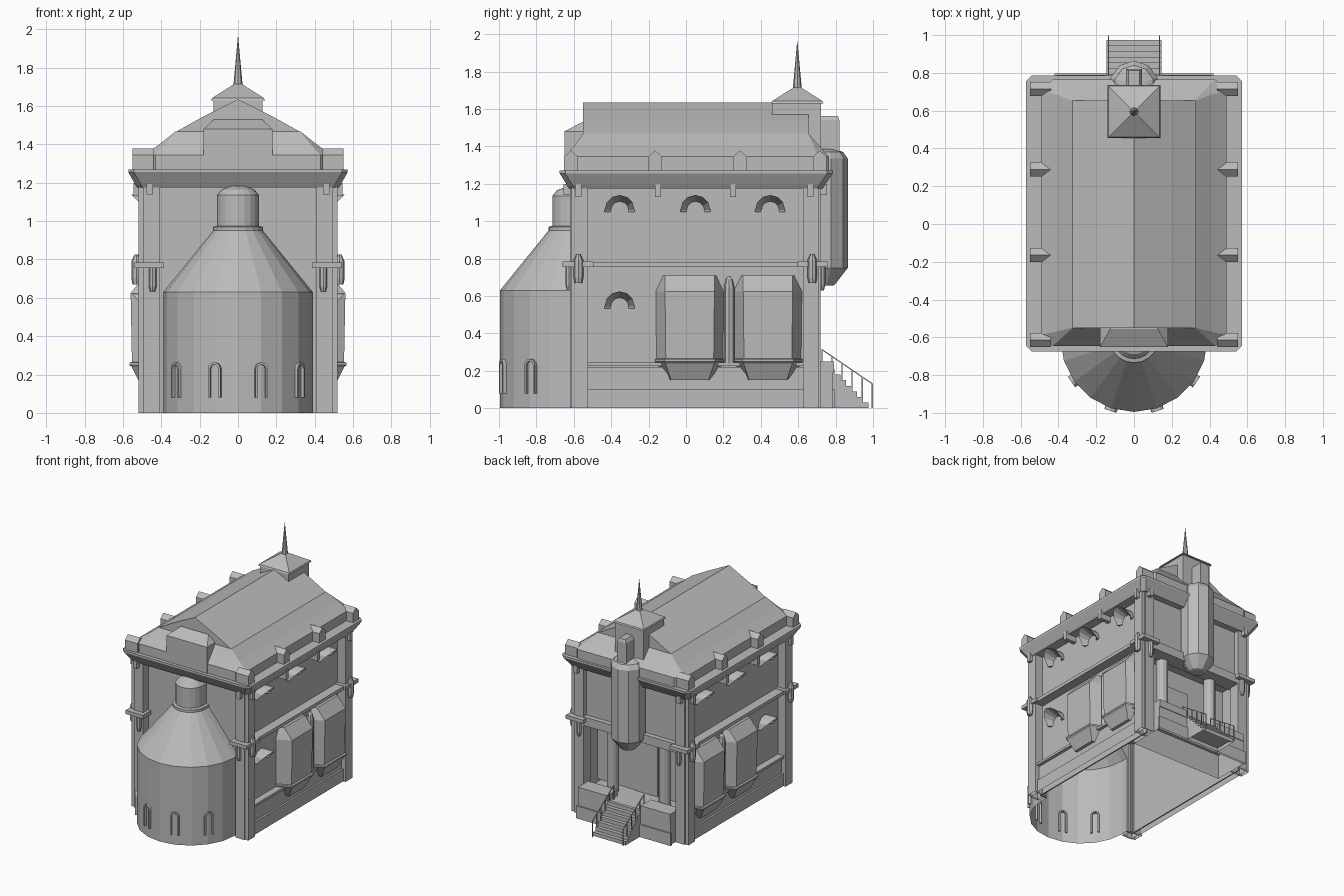
import bpy, bmesh
from math import sin, cos, pi, radians
from mathutils import Vector

if "Cube" in bpy.data.objects:
    bpy.data.objects.remove(bpy.data.objects["Cube"])

stone = bpy.data.materials.new("grey_stone")
stone.use_nodes = True
GREY = (0.5, 0.5, 0.5, 1)
stone.diffuse_color = GREY
stone.node_tree.nodes["Principled BSDF"].inputs["Base Color"].default_value = GREY
SIDES = ((1, "left"), (-1, "right"))
WALL = 0.45


def loft(name, rings, bottom=True, top=True, closed=True):
    """Skin a list of equal-length point rings, with optional end caps."""
    bm = bmesh.new()
    rows = [[bm.verts.new(p) for p in ring] for ring in rings]
    n = len(rows[0])
    for a, b in zip(rows, rows[1:]):
        for i in range(n if closed else n - 1):
            j = (i + 1) % n
            bm.faces.new((a[i], a[j], b[j], b[i]))
    if bottom:
        bm.faces.new(rows[0][::-1])
    if top:
        bm.faces.new(rows[-1])
    bmesh.ops.recalc_face_normals(bm, faces=bm.faces)
    mesh = bpy.data.meshes.new(name)
    bm.to_mesh(mesh)
    bm.free()
    mesh.materials.append(stone)
    obj = bpy.data.objects.new(name, mesh)
    bpy.context.collection.objects.link(obj)
    return obj


def rect(x0, x1, y0, y1, z):
    return [(x0, y0, z), (x1, y0, z), (x1, y1, z), (x0, y1, z)]


def box(name, x0, x1, y0, y1, z0, z1, bottom=True):
    return loft(name, [rect(x0, x1, y0, y1, z) for z in (z0, z1)], bottom)


def side_box(name, s, xa, xb, y0, y1, z0, z1, bottom=True):
    x0, x1 = sorted((s * xa, s * xb))
    return box(name, x0, x1, y0, y1, z0, z1, bottom)


def lathe(name, cx, cy, profile, n):
    return loft(name, [[(cx + r * sin(2 * pi * i / n), cy - r * cos(2 * pi * i / n), z)
                        for i in range(n)] for r, z in profile])


def arch(name, base, out, section, leg=0.0, n=6, taper=0.0):
    """Sweep a (radius, depth) section round a half circle on a wall."""
    base, out, up = Vector(base), Vector(out), Vector((0, 0, 1))
    side = up.cross(out)
    arc = [(side * cos(pi * i / n) + up * sin(pi * i / n), 0, 1 - taper + taper * sin(pi * i / n))
           for i in range(n + 1)]
    if leg:
        arc = [(side, leg, 1 - taper)] + arc + [(-side, leg, 1 - taper)]
    return loft(name, [[base - up * drop + d * r + out * depth * k for r, depth in section]
                       for d, drop, k in arc])


def rod(name, a, b, r=0.003):
    a, b = Vector(a), Vector(b)
    u = Vector((1, 0, 0)) * r
    v = (b - a).cross(u).normalized() * r
    return loft(name, [[p + u + v, p - u + v, p - u - v, p + u - v] for p in (a, b)])


# Round front tower, a half shell open to the hollow body
TOWER = [(0.39, 0), (0.39, 0.63), (0.13, 0.95), (0.13, 0.97), (0.11, 0.975),
         (0.11, 1.135), (0.085, 1.165), (0.04, 1.183), (0.001, 1.186)]
CY, FRONT = -0.605, -0.55
loft("front_tower", [[(-r, FRONT, z)] +
                     [(r * sin(pi * i / 10), CY - r * cos(pi * i / 10), z) for i in range(-5, 6)] +
                     [(r, FRONT, z)] for r, z in TOWER], bottom=False, top=False, closed=False)
for i, deg in enumerate((-55, -18, 18, 55)):
    out = Vector((sin(radians(deg)), -cos(radians(deg)), 0))
    arch(f"tower_window_{i}", Vector((0, CY, 0.23)) + out * 0.37, out,
         [(0.022, 0), (0.034, 0), (0.034, 0.034), (0.022, 0.034)], leg=0.15)

# Hollow body walls, the front one cut away behind the tower
outline = ([(-r, z) for r, z in TOWER] + [(r, z) for r, z in reversed(TOWER)] +
           [(WALL, 0), (WALL, 1.22), (-WALL, 1.22), (-WALL, 0)])
loft("front_wall", [[(x, y, z) for x, z in outline] for y in (FRONT - 0.005, FRONT + 0.005)])
box("back_upper_wall", -WALL, WALL, 0.67, 0.68, 0.75, 1.22)
box("porch_back_wall", -WALL, WALL, 0.49, 0.5, 0.2, 0.76)
box("porch_door", -0.1, 0.1, 0.495, 0.508, 0.2, 0.6)
box("porch_ceiling", -WALL, WALL, 0.49, 0.68, 0.75, 0.77)
box("porch_lintel", -0.42, 0.42, 0.6, 0.72, 0.72, 0.79)
for s, side in SIDES:
    lathe(f"{side}_porch_column", s * 0.23, 0.6, [(0.045, 0.2), (0.045, 0.74)], 12)

# Corner posts, their bands and small brackets
for s, side in SIDES:
    for t, yc, end in ((-1, -0.575, "front"), (1, 0.675, "back")):
        tag = f"{side}_{end}"
        for k, (xa, xb, ya, yb) in enumerate(((0.41, 0.492, -0.045, 0.045),
                                              (0.425, 0.52, -0.05, 0.036))):
            y0, y1 = sorted((yc + t * ya, yc + t * yb))
            side_box(f"{tag}_post_{k}", s, xa, xb, y0, y1, 0, 1.2, bottom=False)
        y0, y1 = sorted((yc - t * 0.08, yc + t * 0.085))
        side_box(f"{tag}_post_band", s, 0.385, 0.54, y0, y1, 0.755, 0.785)
        # Lanterns by the band and brackets under the cornice
        lathe(f"{tag}_side_lantern", s * 0.53, yc,
              [(0.02, 0.67), (0.026, 0.7), (0.026, 0.79), (0.01, 0.825)], 8)
        lathe(f"{tag}_end_lantern", s * 0.445, yc + t * 0.05,
              [(0.012, 0.63), (0.02, 0.66), (0.02, 0.755)], 8)
        yb = yc + t * 0.05
        side_box(f"{tag}_end_bracket", s, 0.444, 0.476, yb - 0.03, yb + 0.03, 1.14, 1.2)

# Side walls: string course, plinth, hoods, brackets and bay windows
for s, side in SIDES:
    side_box(f"{side}_wall", s, WALL - 0.01, WALL, FRONT, 0.68, 0, 1.22)
    side_box(f"{side}_string_course", s, WALL - 0.005, 0.525, -0.6, 0.7, 0.755, 0.782)
    side_box(f"{side}_plinth", s, WALL - 0.005, 0.5, -0.54, 0.64, 0, 0.1, bottom=False)
    side_box(f"{side}_plinth_upper", s, WALL - 0.005, 0.485, -0.54, 0.64, 0.1, 0.22)
    side_box(f"{side}_plinth_ledge", s, WALL - 0.005, 0.505, -0.54, 0.64, 0.225, 0.245)
    for i, y in enumerate((-0.575, -0.15, 0.25, 0.665)):
        side_box(f"{side}_bracket_{i}", s, WALL - 0.005, 0.545, y - 0.016, y + 0.016, 1.13, 1.2)
    for i, (y, z) in enumerate(((-0.355, 1.06), (0.05, 1.06), (0.45, 1.06), (-0.355, 0.545))):
        arch(f"{side}_window_hood_{i}", (s * (WALL - 0.003), y, z), (s, 0, 0),
             [(0.045, 0), (0.08, 0), (0.08, 0.11)], leg=0.012, taper=0.7)
    for i, y in enumerate((0.02, 0.438)):
        def bay_ring(x, half, chamfer, z):
            xw = WALL - 0.005
            return [(s * xw, y - half, z), (s * x, y - half + chamfer, z),
                    (s * x, y + half - chamfer, z), (s * xw, y + half, z)]
        loft(f"{side}_bay_window_{i}", [
            bay_ring(0.51, 0.11, 0.01, 0.15), bay_ring(0.555, 0.182, 0.052, 0.24),
            bay_ring(0.567, 0.188, 0.052, 0.25), bay_ring(0.567, 0.188, 0.052, 0.262),
            bay_ring(0.553, 0.18, 0.052, 0.265), bay_ring(0.56, 0.184, 0.052, 0.625),
            bay_ring(0.49, 0.142, 0.01, 0.71)])
    lathe(f"{side}_bay_pilaster", s * 0.48, 0.231,
          [(0.028, 0.24), (0.028, 0.65), (0.018, 0.69), (0.004, 0.705)], 8)


# Cornice with clipped corners
def clipped(x, y0, y1, z, c=0.03):
    return [(-x + c, y0, z), (x - c, y0, z), (x, y0 + c, z), (x, y1 - c, z),
            (x - c, y1, z), (-x + c, y1, z), (-x, y1 - c, z), (-x, y0 + c, z)]


loft("cornice", [clipped(0.525, -0.625, 0.73, 1.175), clipped(0.535, -0.635, 0.74, 1.19),
                 clipped(0.572, -0.675, 0.785, 1.255), clipped(0.572, -0.675, 0.785, 1.27)])

# Roof: flared skirt and gabled top
loft("roof_skirt", [clipped(x, y0, y1, z, c) for x, y0, y1, z, c in (
    (0.49, -0.645, 0.765, 1.26, 0.06), (0.49, -0.645, 0.765, 1.345, 0.06),
    (0.41, -0.6, 0.715, 1.4, 0.03), (0.325, -0.55, 0.655, 1.468, 0.002))])
gable = [(-0.325, 1.465), (0.325, 1.465), (0.2, 1.535), (0, 1.635), (-0.2, 1.535)]
loft("roof_gable", [[(x, y, z) for x, z in gable] for y in (-0.55, 0.655)])

# Pointed blocks along the eaves
for s, side in SIDES:
    for i, y in enumerate((-0.615, -0.165, 0.288, 0.715)):
        block = [(-0.037, 1.26), (0.037, 1.26), (0.037, 1.345), (0, 1.378), (-0.037, 1.345)]
        loft(f"{side}_eave_block_{i}", [[(s * x, y + a, z) for a, z in block]
                                        for x in (0.44, 0.55)])

# Front dormer
loft("front_dormer", [rect(-0.18, 0.18, -0.65, -0.4, 1.26), rect(-0.18, 0.18, -0.65, -0.4, 1.48),
                      rect(-0.125, 0.125, -0.555, -0.4, 1.53)])

# Back belfry with spire
box("belfry", -0.128, 0.128, 0.46, 0.722, 1.38, 1.635)
loft("belfry_roof", [rect(-h, h, 0.595 - h, 0.595 + h, z) for h, z in (
    (0.14, 1.63), (0.135, 1.642), (0.02, 1.715))])
lathe("spire", 0, 0.595, [(0.024, 1.7), (0.022, 1.73), (0.001, 1.96)], 8)

# Back oriel turret and its chimney
lathe("back_oriel", 0, 0.735, [
    (0.045, 0.655), (0.06, 0.66), (0.13, 0.75), (0.13, 1.335), (0.105, 1.37), (0.06, 1.385)], 10)
box("oriel_chimney", -0.042, 0.042, 0.7, 0.82, 1.35, 1.54)
loft("oriel_chimney_cap", [rect(-0.042, 0.042, 0.7, 0.82, 1.54),
                           rect(-0.028, 0.028, 0.71, 0.812, 1.562)])

# Porch platform and steps
box("porch_floor", -0.41, 0.41, 0.49, 0.785, 0, 0.2, bottom=False)
box("porch_plinth", -0.42, 0.42, 0.78, 0.797, 0, 0.1, bottom=False)
for s, side in SIDES:
    side_box(f"{side}_porch_parapet", s, 0.15, 0.41, 0.66, 0.79, 0.19, 0.25)
for i in range(7):
    box(f"step_{i}", -0.145, 0.145, 0.77, 0.975 - i * 0.03, i * 0.03, (i + 1) * 0.03, i > 0)

# Stair railings
for s, side in SIDES:
    x = s * 0.135
    rod(f"{side}_handrail", (x, 0.725, 0.315), (x, 0.997, 0.13))
    for i in range(6):
        y = 0.727 + i * 0.0538
        top = 0.315 - (y - 0.725) * 0.68
        rod(f"{side}_baluster_{i}", (x, y, max(0, top - 0.15)), (x, y, top))
